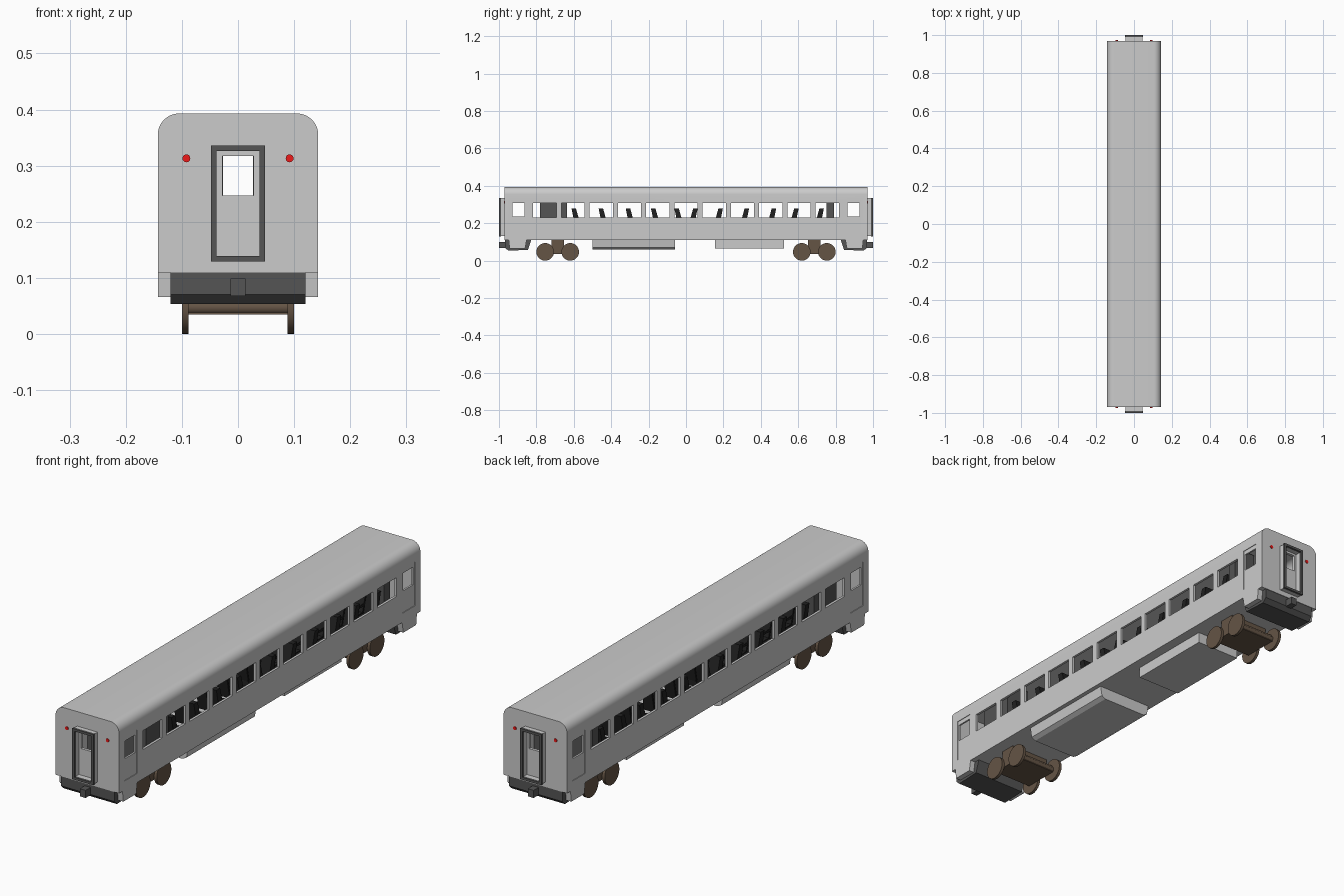
import bpy, bmesh, math
from mathutils import Matrix, Vector

if "Cube" in bpy.data.objects:
    bpy.data.objects.remove(bpy.data.objects["Cube"])

def mat(name, c):
    m = bpy.data.materials.new(name)
    m.diffuse_color = (*c, 1)
    m.use_nodes = True
    m.node_tree.nodes["Principled BSDF"].inputs["Base Color"].default_value = m.diffuse_color
    return m

DARK = mat("dark_grey", (0.09, 0.09, 0.09))
BLACK = mat("seat_black", (0.015, 0.015, 0.015))
BROWN = mat("bogie_brown", (0.13, 0.09, 0.06))
RED = mat("lamp_red", (0.85, 0.01, 0.01))

def finish(name, bm, material=None, smooth=False):
    bmesh.ops.recalc_face_normals(bm, faces=bm.faces)
    me = bpy.data.meshes.new(name)
    bm.to_mesh(me)
    bm.free()
    ob = bpy.data.objects.new(name, me)
    bpy.context.collection.objects.link(ob)
    if material:
        me.materials.append(material)
    if smooth:
        smooth_it(ob)
    return ob

def activate(ob):
    bpy.ops.object.select_all(action='DESELECT')
    ob.select_set(True)
    bpy.context.view_layer.objects.active = ob

def smooth_it(ob):
    activate(ob)
    bpy.ops.object.shade_smooth_by_angle(angle=math.radians(30))

def add_box(bm, x0, x1, y0, y1, z0, z1):
    m = Matrix.Translation(((x0 + x1) / 2, (y0 + y1) / 2, (z0 + z1) / 2)) @ \
        Matrix.Diagonal((abs(x1 - x0), abs(y1 - y0), abs(z1 - z0), 1))
    bmesh.ops.create_cube(bm, size=1, matrix=m)

def boxes(name, dims, material=None):
    bm = bmesh.new()
    for d in dims:
        add_box(bm, *d)
    return finish(name, bm, material)

def add_prism(bm, pts, a, b, axis):
    """Extrude a profile along x (points are y,z) or along y (points are x,z)."""
    def place(p, t):
        return (t, p[0], p[1]) if axis == 'x' else (p[0], t, p[1])
    face = bm.faces.new([bm.verts.new(place(p, a)) for p in pts])
    ext = bmesh.ops.extrude_face_region(bm, geom=[face])
    vs = [g for g in ext['geom'] if isinstance(g, bmesh.types.BMVert)]
    bmesh.ops.translate(bm, verts=vs, vec=Vector(place((0, 0), b - a)))

def prism(name, pts, a, b, axis, material=None):
    bm = bmesh.new()
    add_prism(bm, pts, a, b, axis)
    return finish(name, bm, material)

def add_disc(bm, r, depth, centre, axis, seg=32):
    rot = Matrix.Rotation(math.pi / 2, 4, 'Y' if axis == 'x' else 'X')
    bmesh.ops.create_cone(bm, cap_ends=True, segments=seg, radius1=r, radius2=r,
                          depth=depth, matrix=Matrix.Translation(centre) @ rot)

def cut(ob, cutter):
    md = ob.modifiers.new("cut", 'BOOLEAN')
    md.operation, md.solver, md.object = 'DIFFERENCE', 'EXACT', cutter
    activate(ob)
    bpy.ops.object.modifier_apply(modifier=md.name)
    bpy.data.objects.remove(cutter)

def car_section(w, z0, z1, r, n=8):
    pts = [(-w, z0), (w, z0)]
    for sx, start in ((1, 0), (-1, 90)):
        for i in range(n + 1):
            t = math.radians(start + 90 * i / n)
            pts.append((sx * (w - r) + r * math.cos(t), z1 - r + r * math.sin(t)))
    return pts

# hollow body shell
body = prism("car_body", car_section(0.143, 0.11, 0.393, 0.038), -0.97, 0.97, 'y')
cut(body, prism("cut_inside", car_section(0.133, 0.122, 0.383, 0.03), -0.958, 0.958, 'y'))
# side door recesses, side windows, end door windows
cut(body, boxes("cut_doors", [(s * 0.1405, s * 0.16, e * 0.935, e * 0.855, 0.147, 0.325)
                              for s in (-1, 1) for e in (-1, 1)]))
wins = [(-0.2, 0.2, i * 0.151 - 0.062, i * 0.151 + 0.062, 0.23, 0.307) for i in range(-5, 6)]
wins += [(-0.2, 0.2, e * 0.927, e * 0.863, 0.235, 0.307) for e in (-1, 1)]
cut(body, boxes("cut_windows", wins))
cut(body, boxes("cut_end_windows", [(-0.028, 0.028, -1.1, 1.1, 0.247, 0.317)]))
smooth_it(body)

for e, tag in ((-1, "front"), (1, "back")):
    # gangway sleeve with a dark rim
    def ring(name, w, z0, z1, t, y0, y1, m=None):
        boxes(name, [(-w, -w + t, y0, y1, z0, z1), (w - t, w, y0, y1, z0, z1),
                     (-w + t, w - t, y0, y1, z0, z0 + t), (-w + t, w - t, y0, y1, z1 - t, z1)], m)
    ring(tag + "_gangway", 0.046, 0.131, 0.334, 0.008, e * 0.968, e * 0.99)
    ring(tag + "_gangway_rim", 0.048, 0.129, 0.336, 0.010, e * 0.99, e * 1.0, DARK)
    # tail lamps
    bm = bmesh.new()
    for s in (-1, 1):
        add_disc(bm, 0.007, 0.004, (s * 0.092, e * 0.971, 0.313), 'y', 20)
    finish(tag + "_lamps", bm, RED)
    # buffer beam, coupler and step skirts
    prism(tag + "_beam", [(e * 0.968, 0.11), (e * 0.968, 0.07), (e * 0.95, 0.053),
                          (e * 0.845, 0.058), (e * 0.828, 0.11)], -0.12, 0.12, 'x', DARK)
    boxes(tag + "_coupler", [(-0.013, 0.013, e * 0.96, e * 1.0, 0.068, 0.099)], DARK)
    bm = bmesh.new()
    for s in (-1, 1):
        add_prism(bm, [(e * 0.948, 0.112), (e * 0.943, 0.066), (e * 0.86, 0.066),
                       (e * 0.852, 0.112)], s * 0.119, s * 0.143, 'x')
    finish(tag + "_step_skirts", bm)

    # bogie: frame, bolster, axles and wheels
    yc = e * 0.686
    prism(tag + "_bogie_frame", [(yc - 0.075, 0.035), (yc + 0.075, 0.035), (yc + 0.07, 0.065),
                                 (yc + 0.035, 0.078), (yc - 0.035, 0.078), (yc - 0.07, 0.065)],
          -0.088, 0.088, 'x', BROWN)
    boxes(tag + "_bogie_bolster", [(-0.088, 0.088, yc - 0.033, yc + 0.033, 0.075, 0.112)], BROWN)
    bm = bmesh.new()
    for dy in (-0.067, 0.067):
        add_disc(bm, 0.012, 0.18, (0, yc + dy, 0.047), 'x', 16)
        for s in (-1, 1):
            add_disc(bm, 0.047, 0.012, (s * 0.094, yc + dy, 0.047), 'x')
    finish(tag + "_wheels", bm, BROWN, True)

# underfloor equipment
prism("equipment_box_long", [(-0.125, 0.111), (0.125, 0.111), (0.118, 0.07), (0.1, 0.06),
                             (-0.1, 0.06), (-0.118, 0.07)], -0.5, -0.06, 'y')
prism("equipment_box_short", [(-0.1, 0.111), (0.1, 0.111), (0.1, 0.065), (-0.1, 0.065)],
      0.155, 0.525, 'y')

# lavatory compartments and rear partition
boxes("lavatories", [(s * 0.027, s * 0.132, -0.78, -0.635, 0.121, 0.375) for s in (-1, 1)], DARK)
boxes("rear_partition", [(s * 0.032, s * 0.132, 0.752, 0.79, 0.121, 0.375) for s in (-1, 1)], DARK)

# seats facing towards the middle of the car
rows = [(-0.6, 1), (-0.455, 1), (-0.31, 1), (-0.175, 1), (-0.05, 1),
        (0.05, -1), (0.185, -1), (0.325, -1), (0.47, -1), (0.59, -1), (0.725, -1)]
bm = bmesh.new()
for y, d in rows:
    side = [(y - d * 0.012, 0.278), (y + d * 0.012, 0.278), (y + d * 0.035, 0.195),
            (y + d * 0.095, 0.195), (y + d * 0.095, 0.172), (y + d * 0.01, 0.172)]
    for s in (-1, 1):
        for x in (0.032, 0.082):
            add_prism(bm, side, s * x, s * (x + 0.046), 'x')
        add_box(bm, s * 0.05, s * 0.11, y + d * 0.03, y + d * 0.07, 0.121, 0.173)
        add_box(bm, s * 0.078, s * 0.082, y + d * 0.01, y + d * 0.075, 0.222, 0.23)
finish("seats", bm, BLACK)
